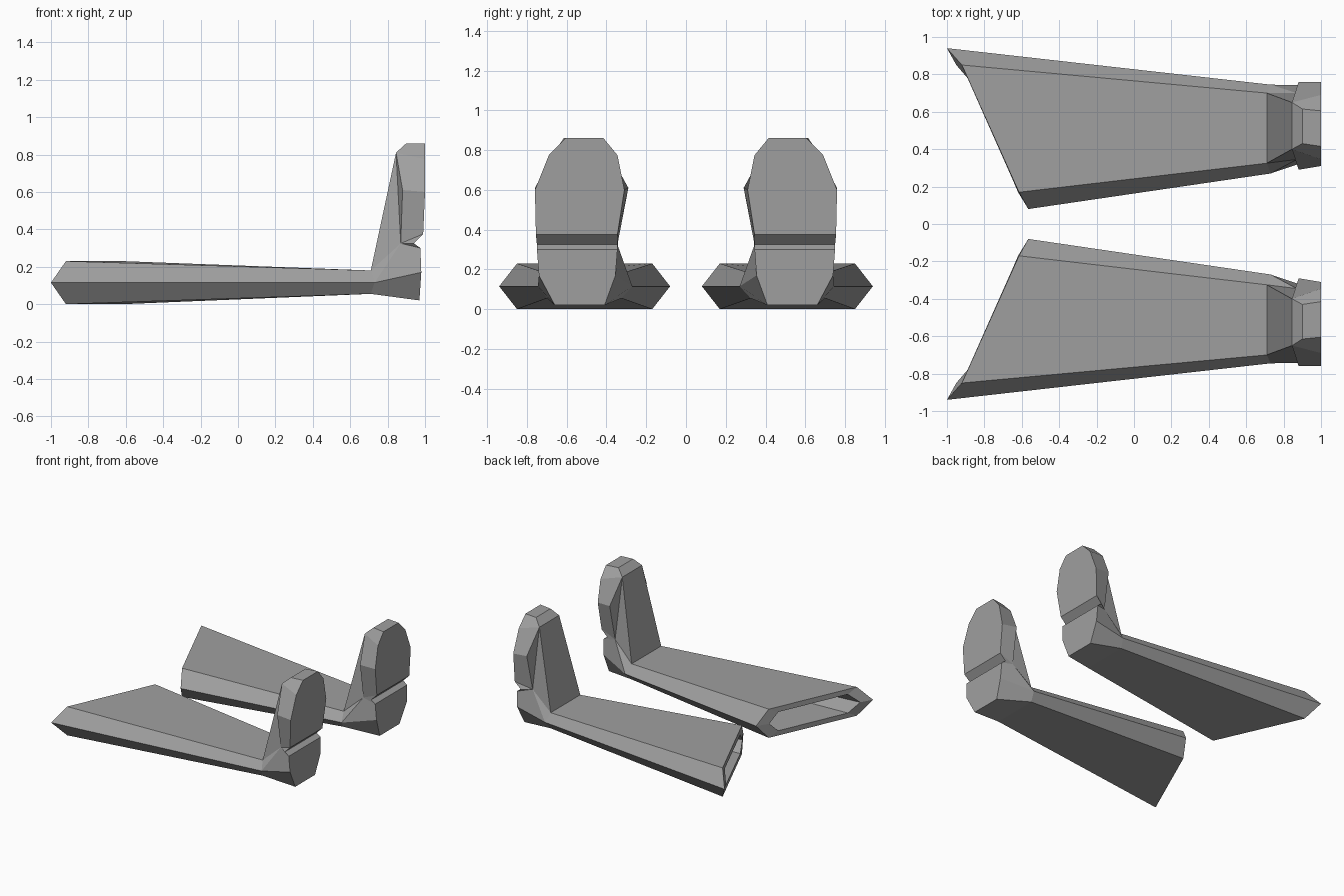
import bpy
import bmesh

if "Cube" in bpy.data.objects:
    bpy.data.objects.remove(bpy.data.objects["Cube"], do_unlink=True)

grey = bpy.data.materials.new("plain_grey")
grey.use_nodes = True
colour = (0.35, 0.35, 0.35, 1)
grey.diffuse_color = colour
grey.node_tree.nodes["Principled BSDF"].inputs["Base Color"].default_value = colour

# Each level is an inner and an outer corner: inner x, y, outer x, y, height
LEVELS = {
    "hip_top": (-.615, .17, -.92, .85, .23),
    "hip_mid": (-.565, .08, -1, .94, .115),
    "hip_low": (-.615, .17, -.92, .85, 0),
    "rim_top": (-.65, .24, -.89, .78, .19),
    "rim_mid": (-.62, .17, -.95, .85, .115),
    "rim_low": (-.65, .24, -.89, .78, .04),
    "deep_top": (-.1, .29, -.1, .72, .18),
    "deep_mid": (-.1, .24, -.1, .76, .115),
    "deep_low": (-.1, .29, -.1, .72, .05),
    "ankle_top": (.71, .325, .71, .70, .18),
    "ankle_mid": (.73, .27, .73, .745, .115),
    "ankle_low": (.71, .325, .71, .70, .055),
    "neck": (.87, .345, .87, .70, .325),
    "toe_front": (.845, .40, .845, .65, .81),
    "toe_top": (.90, .43, .90, .615, .86),
    "toe_back": (1, .415, 1, .605, .86),
    "sole_high": (1, .345, 1, .69, .775),
    "sole_wide": (1, .31, 1, .76, .60),
    "side_wide": (.88, .29, .88, .76, .61),
    "sole_low": (.99, .345, .99, .755, .375),
    "groove": (.94, .345, .94, .75, .325),
    "heel_top": (.975, .345, .975, .75, .30),
    "heel_mid": (.98, .355, .98, .74, .17),
    "heel_low": (.97, .41, .97, .66, .02),
}

# Faces that occur on both the inner and the outer side
SIDES = [
    "hip_top hip_mid ankle_mid ankle_top",
    "hip_mid hip_low ankle_low ankle_mid",
    "hip_top hip_mid rim_mid rim_top",
    "hip_mid hip_low rim_low rim_mid",
    "rim_top rim_mid deep_mid deep_top",
    "rim_mid rim_low deep_low deep_mid",
    "ankle_top neck toe_front",
    "ankle_top ankle_mid neck",
    "toe_front neck side_wide",
    "toe_front side_wide sole_wide sole_high",
    "toe_front sole_high toe_back toe_top",
    "side_wide neck sole_low sole_wide",
    "neck groove sole_low",
    "neck heel_top groove",
    "neck ankle_mid heel_mid heel_top",
    "ankle_mid ankle_low heel_low heel_mid",
]

# Faces that span from the inner to the outer side
SPANS = [
    "hip_top ankle_top", "ankle_top toe_front", "toe_front toe_top",
    "toe_top toe_back", "toe_back sole_high sole_wide sole_low",
    "sole_low groove", "groove heel_top", "heel_top heel_mid heel_low",
    "heel_low ankle_low", "ankle_low hip_low", "hip_top rim_top",
    "hip_low rim_low", "rim_top deep_top", "rim_low deep_low",
    "deep_top deep_mid deep_low",
]


def build_leg(name, side):
    bm = bmesh.new()
    corners = {}
    for level, (xi, yi, xo, yo, z) in LEVELS.items():
        corners[level] = (bm.verts.new((xi, side * yi, z)),
                          bm.verts.new((xo, side * yo, z)))
    for face in SIDES:
        for i in range(2):
            bm.faces.new([corners[n][i] for n in face.split()])
    for face in SPANS:
        names = face.split()
        bm.faces.new([corners[n][0] for n in names]
                     + [corners[n][1] for n in reversed(names)])
    bmesh.ops.recalc_face_normals(bm, faces=bm.faces)
    mesh = bpy.data.meshes.new(name)
    bm.to_mesh(mesh)
    bm.free()
    mesh.materials.append(grey)
    bpy.context.collection.objects.link(bpy.data.objects.new(name, mesh))


# Two mirrored hollow legs with upright feet
build_leg("front_leg_and_foot", -1)
build_leg("back_leg_and_foot", 1)
